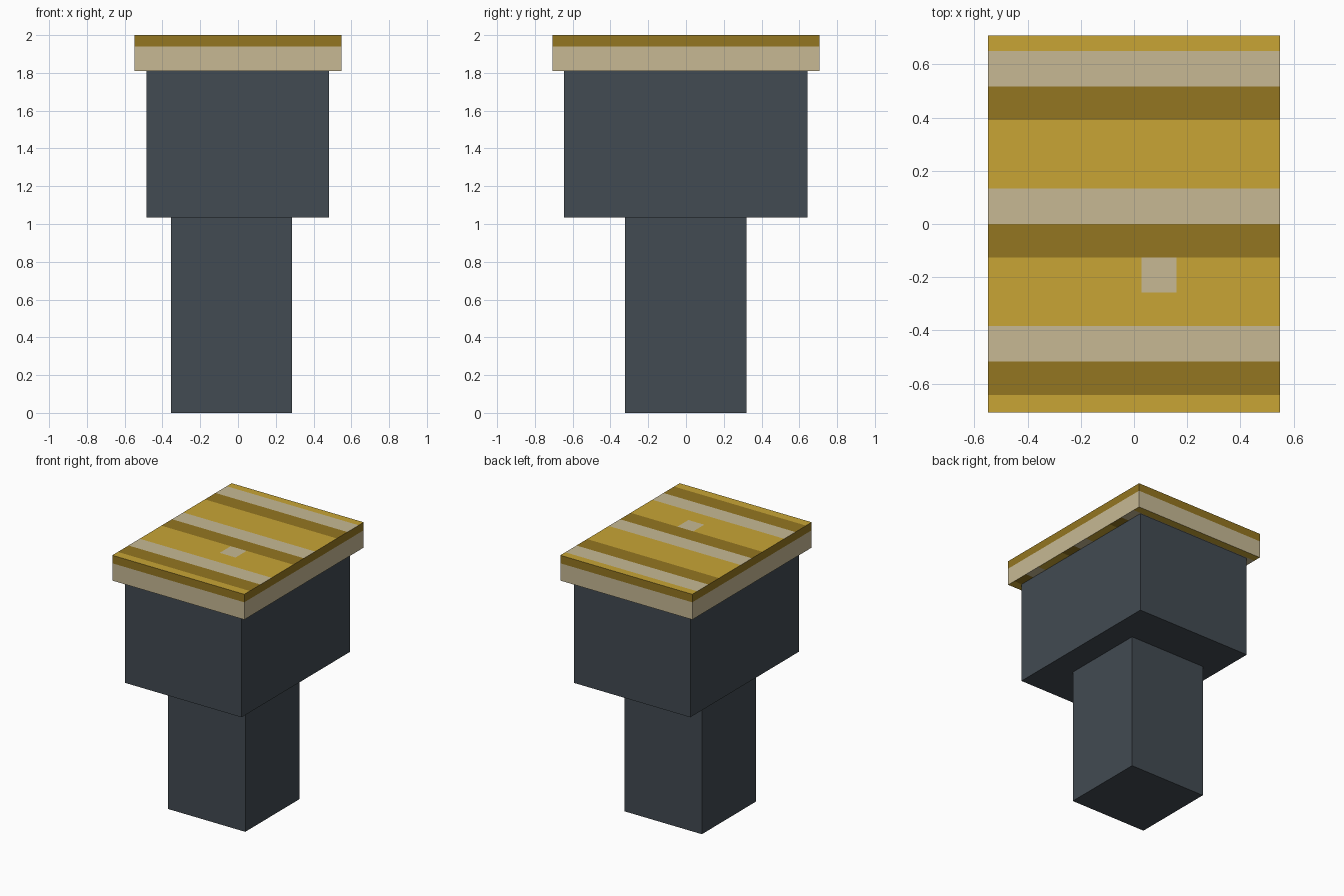
import bpy, bmesh
from mathutils import Vector

if "Cube" in bpy.data.objects:
    bpy.data.objects.remove(bpy.data.objects["Cube"])


def material(name, rgb):
    m = bpy.data.materials.new(name)
    m.diffuse_color = (*rgb, 1)
    m.use_nodes = True
    m.node_tree.nodes["Principled BSDF"].inputs["Base Color"].default_value = m.diffuse_color
    return m


slate = material("slate", (0.054, 0.069, 0.084))
gold = material("gold", (0.578, 0.376, 0.036))
beige = material("beige", (0.571, 0.485, 0.296))
brown = material("brown", (0.296, 0.181, 0.015))


def box_mesh(lo, hi):
    lo, hi = Vector(lo), Vector(hi)
    bm = bmesh.new()
    bmesh.ops.create_cube(bm, size=1)
    for v in bm.verts:
        v.co = Vector([(lo[i] + hi[i]) / 2 + v.co[i] * (hi[i] - lo[i]) for i in range(3)])
    return bm


def finish(bm, name, mats):
    me = bpy.data.meshes.new(name)
    bm.to_mesh(me)
    bm.free()
    for m in mats:
        me.materials.append(m)
    ob = bpy.data.objects.new(name, me)
    bpy.context.collection.objects.link(ob)
    return ob


def cut(bm, axis, pos):
    no = Vector((0, 0, 0))
    no[axis] = 1
    bmesh.ops.bisect_plane(bm, geom=bm.verts[:] + bm.edges[:] + bm.faces[:],
                           plane_co=no * pos, plane_no=no)


# Narrow stem, slightly off centre, and the wide block above it
finish(box_mesh((-0.356, -0.322, 0), (0.286, 0.32, 1.035)), "stem", [slate])
finish(box_mesh((-0.485, -0.645, 1.035), (0.481, 0.642, 1.81)), "block", [slate])

# Striped top slab: cut across y for stripes, across z for the rim band
PERIOD = 0.516
slab = box_mesh((-0.548, -0.708, 1.81), (0.548, 0.708, 2.0))
for k in (-1, 0, 1):
    for edge in (-0.126, 0.0, 0.133):
        cut(slab, 1, k * PERIOD + edge)
cut(slab, 2, 1.94)
# Cuts around the small square on top
SQ_X, SQ_Y = (0.028, 0.16), (-0.257, -0.126)
for x in SQ_X:
    cut(slab, 0, x)
cut(slab, 1, SQ_Y[0])

for f in slab.faces:
    c = f.calc_center_median()
    f.normal_update()
    if abs(f.normal.z) < 0.5:               # rim: brown over beige
        f.material_index = 2 if c.z > 1.94 else 1
        continue
    t = (c.y + 0.126) % PERIOD              # repeating brown, beige, gold
    f.material_index = 2 if t < 0.126 else 1 if t < 0.259 else 0
    if c.z > 1.99 and SQ_X[0] < c.x < SQ_X[1] and SQ_Y[0] < c.y < SQ_Y[1]:
        f.material_index = 1                # small square
finish(slab, "striped_top", [gold, beige, brown])
